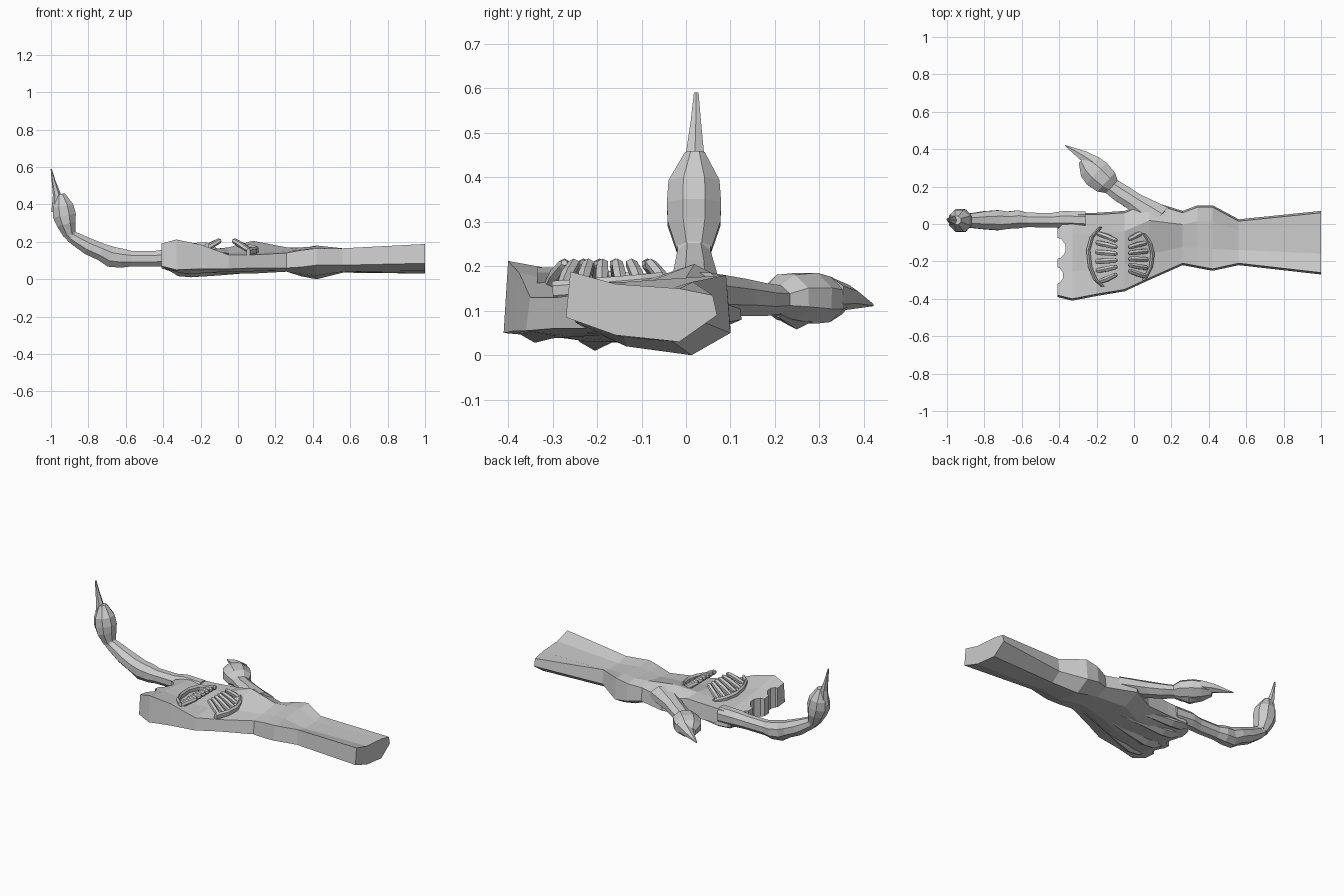
import bpy, bmesh, math
from mathutils import Vector


def make(name, bm):
    bmesh.ops.recalc_face_normals(bm, faces=bm.faces)
    me = bpy.data.meshes.new(name)
    bm.to_mesh(me)
    bm.free()
    ob = bpy.data.objects.new(name, me)
    bpy.context.collection.objects.link(ob)
    return ob


def loft(name, rings):
    """Skin a list of equal-sized point rings and cap both ends."""
    bm = bmesh.new()
    vs = [[bm.verts.new(p) for p in r] for r in rings]
    n = len(vs[0])
    for a, b in zip(vs, vs[1:]):
        for i in range(n):
            j = (i + 1) % n
            bm.faces.new((a[i], a[j], b[j], b[i]))
    bm.faces.new(vs[0])
    bm.faces.new(vs[-1])
    return make(name, bm)


def tube(name, path, side, sides=8):
    """Faceted limb; path rows are x, y, z, half width along side, half height."""
    side = Vector(side).normalized()
    pts = [Vector(p[:3]) for p in path]
    rings = []
    for i, p in enumerate(path):
        t = (pts[min(i + 1, len(pts) - 1)] - pts[max(i - 1, 0)]).normalized()
        up = side.cross(t).normalized()
        rings.append([pts[i] + side * p[3] * math.cos(a) + up * p[4] * math.sin(a)
                      for a in (2 * math.pi * (k + .5) / sides for k in range(sides))])
    return loft(name, rings)


# Forearm, wrist and palm: x, y range, front low/high, two top heights,
# back high/low, two bottom heights
sections = [
    (1.00, -.27, .07, .085, .188, .160, .150, .135, .090, .030, .045),
    (.56, -.22, .025, .075, .165, .145, .150, .165, .080, .035, .040),
    (.42, -.25, .10, .075, .165, .165, .175, .180, .050, .000, .020),
    (.34, -.235, .10, .065, .155, .160, .170, .165, .060, .015, .030),
    (.26, -.22, .07, .060, .140, .150, .170, .150, .070, .040, .040),
    (.08, -.30, .125, .060, .130, .145, .205, .155, .080, .035, .030),
    (-.05, -.36, .07, .055, .130, .140, .170, .165, .065, .025, .030),
    (-.20, -.385, .06, .055, .185, .155, .150, .155, .065, .025, .035),
    (-.33, -.41, .06, .050, .212, .185, .165, .150, .060, .035, .040),
    (-.41, -.39, -.02, .070, .190, .175, .155, .150, .075, .055, .060)]
rings = []
for x, y0, y1, fl, fh, t1, t2, bh, bl, b2, b1 in sections:
    w = y1 - y0
    ya, yb = y0 + w * .33, y0 + w * .75
    rings.append([(x, y0, fl), (x, y0 + .01, fh), (x, ya, t1), (x, yb, t2),
                  (x, y1 - .01, bh), (x, y1, bl), (x, yb, b2), (x, ya, b1)])
palm = loft("forearm_and_palm", rings)

# Scalloped sockets of the missing fingers
for y, r in ((-.13, .062), (-.275, .048)):
    bpy.ops.mesh.primitive_cylinder_add(vertices=10, radius=r, depth=.5, location=(-.425, y, .1))
    cutter = bpy.context.object
    cutter.name = "socket_cutter"
    cutter.hide_render = True
    cutter.hide_viewport = False
    mod = palm.modifiers.new("socket", 'BOOLEAN')
    mod.operation = 'DIFFERENCE'
    mod.solver = 'EXACT'
    mod.object = cutter
    bpy.context.view_layer.objects.active = palm
    bpy.ops.object.modifier_apply(modifier=mod.name)
    bpy.data.objects.remove(cutter)

# Tendon ridges and knuckles on the back of the hand
for y, z in ((-.34, .068), (-.205, .05), (-.06, .05), (.02, .07)):
    tube("tendon_ridge", [(.2, y * .45 - .04, .055, .012, .01),
                          (-.1, y * .85 - .01, z, .03, .03),
                          (-.25, y, z, .04, .04),
                          (-.31, y, z + .01, .045, .045),
                          (-.36, y, z + .025, .03, .03)], (0, 1, 0), 6)

# Forefinger with swollen joints, curling up
tube("forefinger", [(-.26, .02, .11, .05, .055), (-.38, .025, .115, .048, .05),
                    (-.44, .02, .11, .042, .045), (-.57, .022, .11, .042, .045),
                    (-.62, .025, .112, .052, .055), (-.68, .02, .12, .05, .06),
                    (-.73, .02, .145, .058, .05), (-.80, .02, .175, .052, .048),
                    (-.885, .018, .225, .04, .036), (-.905, .018, .25, .042, .036)], (0, 1, 0))
tube("fingertip", [(-.90, .018, .235, .042, .036), (-.918, .018, .295, .064, .055),
                   (-.928, .018, .34, .066, .067), (-.935, .018, .39, .062, .06),
                   (-.948, .02, .455, .024, .024)], (0, 1, 0))
tube("finger_claw", [(-.968, .02, .36, .032, .03), (-.968, .02, .45, .024, .022),
                     (-.985, .022, .52, .014, .011), (-.999, .023, .59, .006, .003)], (0, 1, 0), 6)

# Thumb, spread outward with its claw
out = (.68, .73, 0)
tube("thumb", [(.13, .03, .135, .085, .055), (.0, .12, .13, .055, .045),
               (-.07, .165, .125, .055, .04), (-.12, .2, .125, .05, .035),
               (-.15, .225, .13, .075, .055), (-.20, .27, .128, .085, .062),
               (-.235, .305, .125, .075, .055), (-.275, .345, .12, .03, .03)], out)
tube("thumb_claw", [(-.21, .325, .135, .045, .04), (-.27, .365, .13, .032, .028),
                    (-.368, .42, .113, .003, .003)], out, 6)
tube("thumb_pad", [(-.13, .21, .105, .03, .02), (-.19, .25, .09, .05, .032),
                   (-.25, .29, .1, .025, .02)], out, 6)


# Palm mouth: two bowed lips with a row of blunt teeth each
def mouth(name, lip, teeth, tip_x, mid_y):
    tube(name + "_lip", [(x, y, z, .012, .022) for x, y, z in lip], (1, 0, 0), 6)
    for x, y, z in teeth:
        ty = y + (mid_y - y) * .28
        d = tip_x - x
        tube(name + "_tooth", [(x, y, z, .013, .014), (x + d * .5, (y + ty) / 2, z + .032, .016, .016),
                               (x + d * .9, ty, z + .055, .014, .014),
                               (tip_x, ty, z + .058, .007, .007)], (0, 1, 0), 6)


mouth("finger_side", [(-.18, -.02, .15), (-.225, -.07, .16), (-.245, -.14, .165),
                      (-.235, -.23, .17), (-.205, -.30, .175), (-.165, -.335, .175)],
      [(-.2 + .5 * (y + .17) ** 2, y, .15) for y in (-.05, -.1, -.15, -.2, -.25, -.31)], -.09, -.18)
mouth("wrist_side", [(.055, -.05, .165), (.085, -.10, .16), (.1, -.16, .155),
                     (.09, -.23, .15), (.055, -.30, .145)],
      [(.07 - .6 * (y + .18) ** 2, y, .15) for y in (-.04, -.1, -.145, -.19, -.235, -.28)], -.03, -.18)
